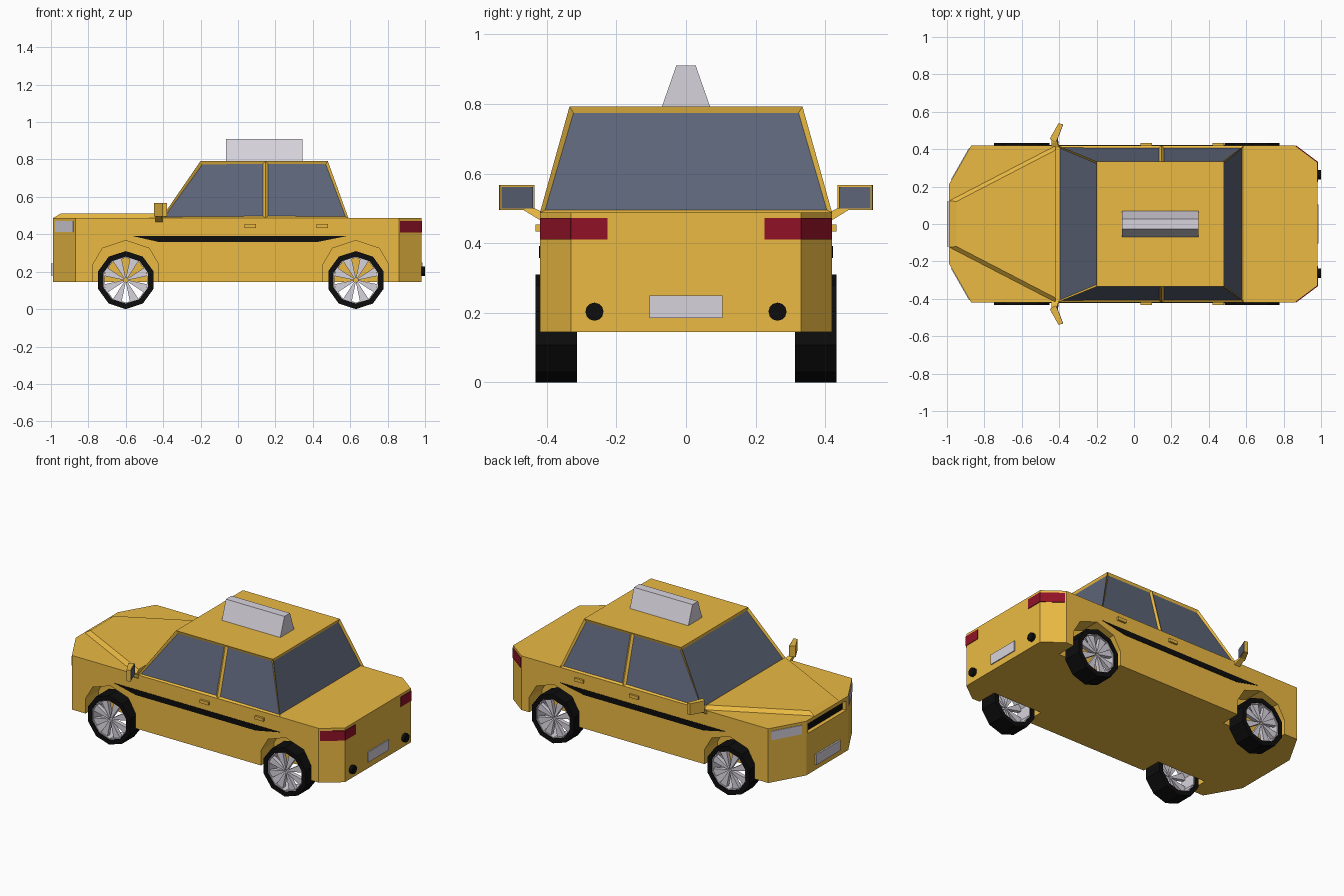
import bpy, bmesh, math
from mathutils import Vector

if "Cube" in bpy.data.objects:
    bpy.data.objects.remove(bpy.data.objects["Cube"])


def material(name, r, g, b):
    m = bpy.data.materials.new(name)
    m.diffuse_color = (r, g, b, 1)
    m.use_nodes = True
    m.node_tree.nodes["Principled BSDF"].inputs["Base Color"].default_value = m.diffuse_color
    return m


YELLOW = material("yellow_paint", 0.83, 0.49, 0.055)
GLASS = material("tinted_glass", 0.11, 0.13, 0.19)
BLACK = material("black_rubber", 0.004, 0.004, 0.004)
SILVER = material("silver", 0.68, 0.65, 0.72)
RED = material("red_lens", 0.28, 0.006, 0.02)


def finish(name, bm, *mats):
    bmesh.ops.recalc_face_normals(bm, faces=bm.faces)
    me = bpy.data.meshes.new(name)
    bm.to_mesh(me)
    bm.free()
    ob = bpy.data.objects.new(name, me)
    bpy.context.collection.objects.link(ob)
    for m in mats:
        me.materials.append(m)
    return ob


def add_loft(bm, a, b):
    """Closed solid between two rings of 3D points."""
    va, vb = [bm.verts.new(p) for p in a], [bm.verts.new(p) for p in b]
    bm.faces.new(va)
    bm.faces.new(vb)
    for i in range(len(va)):
        j = (i + 1) % len(va)
        bm.faces.new((va[i], va[j], vb[j], vb[i]))


def loft(name, a, b, mat):
    bm = bmesh.new()
    add_loft(bm, a, b)
    return finish(name, bm, mat)


def plan(pts, z):
    return [(x, y, z) for x, y in pts]


def side(pts, y):
    return [(x, y, z) for x, z in pts]


def panel(name, p, q, z0, z1, out, mat, depth=0.015):
    """Upright plate on the wall running from p to q in plan."""
    p, q = Vector(p), Vector(q)
    n = Vector((q.y - p.y, p.x - q.x)).normalized()
    if n.dot(p + q) < 0:
        n = -n
    rings = []
    for d in (-depth, out):
        a, b = p + n * d, q + n * d
        rings.append([(a.x, a.y, z0), (b.x, b.y, z0), (b.x, b.y, z1), (a.x, a.y, z1)])
    return loft(name, rings[0], rings[1], mat)


WHEELS = (("front", -0.60), ("rear", 0.63))
SIDES = (("left", -1), ("right", 1))

# Lower body with cut wheel wells and grille recess
half = [(-0.99, 0.21), (-0.87, 0.42), (0.86, 0.42), (0.98, 0.33)]
outline = half + [(x, -y) for x, y in reversed(half)]
body = loft("body", plan(outline, 0.145), plan(outline, 0.488), YELLOW)
cutters = [panel("grille_cutter", (-0.99, -0.19), (-0.99, 0.19), 0.405, 0.465, 0.05, YELLOW, 0.03)]
arch = [(-0.175, 0.1), (-0.175, 0.24), (-0.125, 0.325), (0, 0.367),
        (0.125, 0.325), (0.175, 0.24), (0.175, 0.1)]
for _, wx in WHEELS:
    for _, s in SIDES:
        pts = [(wx + x, z) for x, z in arch]
        cutters.append(loft("well_cutter", side(pts, s * 0.29), side(pts, s * 0.5), YELLOW))
for c in cutters:
    mod = body.modifiers.new("cut", 'BOOLEAN')
    mod.operation = 'DIFFERENCE'
    mod.solver = 'EXACT'
    mod.object = c
    c.hide_render = True
bpy.context.view_layer.update()
body.data = bpy.data.meshes.new_from_object(body.evaluated_get(bpy.context.evaluated_depsgraph_get()))
body.modifiers.clear()
for c in cutters:
    bpy.data.objects.remove(c)

# Raised hood
loft("hood", plan([(-0.99, -0.125), (-0.42, -0.42), (-0.42, 0.42), (-0.99, 0.125)], 0.486),
     plan([(-0.95, -0.12), (-0.42, -0.395), (-0.42, 0.395), (-0.95, 0.12)], 0.51), YELLOW)

# Cabin: each wall is inset to form a recessed window
bm = bmesh.new()
rows = []
for s in (-1, 1):
    low = [bm.verts.new((x, s * 0.42, 0.487)) for x in (-0.41, 0.147, 0.59)]
    top = [bm.verts.new((x, s * 0.335, 0.792)) for x in (-0.20, 0.147, 0.48)]
    rows.append((low, top))
(la, ta), (lb, tb) = rows
windows = []
for low, top in rows:
    for i in (0, 1):
        windows.append(bm.faces.new((low[i], low[i + 1], top[i + 1], top[i])))
for i in (0, 2):
    windows.append(bm.faces.new((la[i], lb[i], tb[i], ta[i])))
bm.faces.new(ta + tb[::-1])
bm.faces.new(la + lb[::-1])
bmesh.ops.recalc_face_normals(bm, faces=bm.faces)
bmesh.ops.inset_individual(bm, faces=windows, thickness=0.019, depth=-0.01)
for f in windows:
    f.material_index = 1
finish("cabin", bm, YELLOW, GLASS)

# Roof sign
sign = [(-0.07, 0.79), (0.07, 0.79), (0.028, 0.91), (-0.028, 0.91)]
loft("roof_sign", [(-0.065, y, z) for y, z in sign], [(0.345, y, z) for y, z in sign], SILVER)

# Grille and number plates
panel("grille", (-0.963, -0.195), (-0.963, 0.195), 0.40, 0.47, 0.002, BLACK)
panel("front_plate", (-0.99, -0.12), (-0.99, 0.12), 0.18, 0.245, 0.01, SILVER)
panel("rear_plate", (0.98, -0.105), (0.98, 0.105), 0.185, 0.25, 0.006, SILVER)

for tag, s in SIDES:
    # Lights
    panel(tag + "_headlight", (-0.88, s * 0.402), (-0.975, s * 0.236), 0.413, 0.47, 0.004, SILVER)
    panel(tag + "_tail_light_corner", (0.865, s * 0.416), (0.981, s * 0.329), 0.41, 0.472, 0.004, RED)
    panel(tag + "_tail_light", (0.98, s * 0.331), (0.98, s * 0.225), 0.41, 0.472, 0.004, RED)
    # Side stripe
    stripe = [(-0.57, 0.392), (0.59, 0.392), (0.42, 0.358), (-0.42, 0.358)]
    loft(tag + "_stripe", side(stripe, s * 0.41), side(stripe, s * 0.423), BLACK)
    # Door handles
    for door, x in (("front", 0.035), ("rear", 0.42)):
        panel(f"{tag}_{door}_handle", (x, s * 0.42), (x + 0.06, s * 0.42), 0.434, 0.454, 0.013, YELLOW)
    # Exhaust pipe
    ring = [(s * 0.263 + 0.026 * math.cos(i * math.tau / 12), 0.203 + 0.026 * math.sin(i * math.tau / 12))
            for i in range(12)]
    loft(tag + "_exhaust", [(0.95, y, z) for y, z in ring], [(1.0, y, z) for y, z in ring], BLACK)
    # Mirror: shell, glass and arm
    shell = [(-0.45, s * 0.455), (-0.405, s * 0.537), (-0.38, s * 0.535), (-0.42, s * 0.435)]
    loft(tag + "_mirror", plan(shell, 0.495), plan(shell, 0.567), YELLOW)
    pane = [(-0.383, s * 0.531), (-0.418, s * 0.44), (-0.414, s * 0.439), (-0.379, s * 0.53)]
    loft(tag + "_mirror_glass", plan(pane, 0.5), plan(pane, 0.562), GLASS)
    loft(tag + "_mirror_arm", [(x, s * 0.41, z) for x, z in ((-0.44, 0.46), (-0.4, 0.46), (-0.4, 0.488), (-0.44, 0.488))],
         [(x, s * y, 0.5) for x, y in ((-0.44, 0.475), (-0.41, 0.475), (-0.41, 0.435), (-0.44, 0.435))], YELLOW)

# Wheels: ten-sided open tyre, thin rim and wedge spokes


def hoop(name, cx, s, r0, r1, y0, y1, mat):
    bm = bmesh.new()
    loops = [[bm.verts.new((cx + r * math.sin(i * math.tau / 10), s * y, 0.155 + r * math.cos(i * math.tau / 10)))
              for i in range(10)] for r, y in ((r0, y0), (r1, y0), (r1, y1), (r0, y1))]
    for k in range(4):
        a, b = loops[k], loops[(k + 1) % 4]
        for i in range(10):
            j = (i + 1) % 10
            bm.faces.new((a[i], a[j], b[j], b[i]))
    finish(name, bm, mat)


for end, wx in WHEELS:
    for tag, s in SIDES:
        name = f"{end}_{tag}"
        hoop(name + "_tyre", wx, s, 0.125, 0.155, 0.313, 0.433, BLACK)
        hoop(name + "_rim", wx, s, 0.12, 0.126, 0.318, 0.428, SILVER)
        bm = bmesh.new()
        for k in range(8):
            t = (k + 0.5) * math.tau / 8
            pts = [(wx + r * math.sin(t + d), 0.155 + r * math.cos(t + d))
                   for r, d in ((0.012, -0.35), (0.12, -0.2), (0.12, 0.2), (0.012, 0.35))]
            add_loft(bm, side(pts, s * 0.395), side(pts, s * 0.42))
        finish(name + "_spokes", bm, SILVER)
